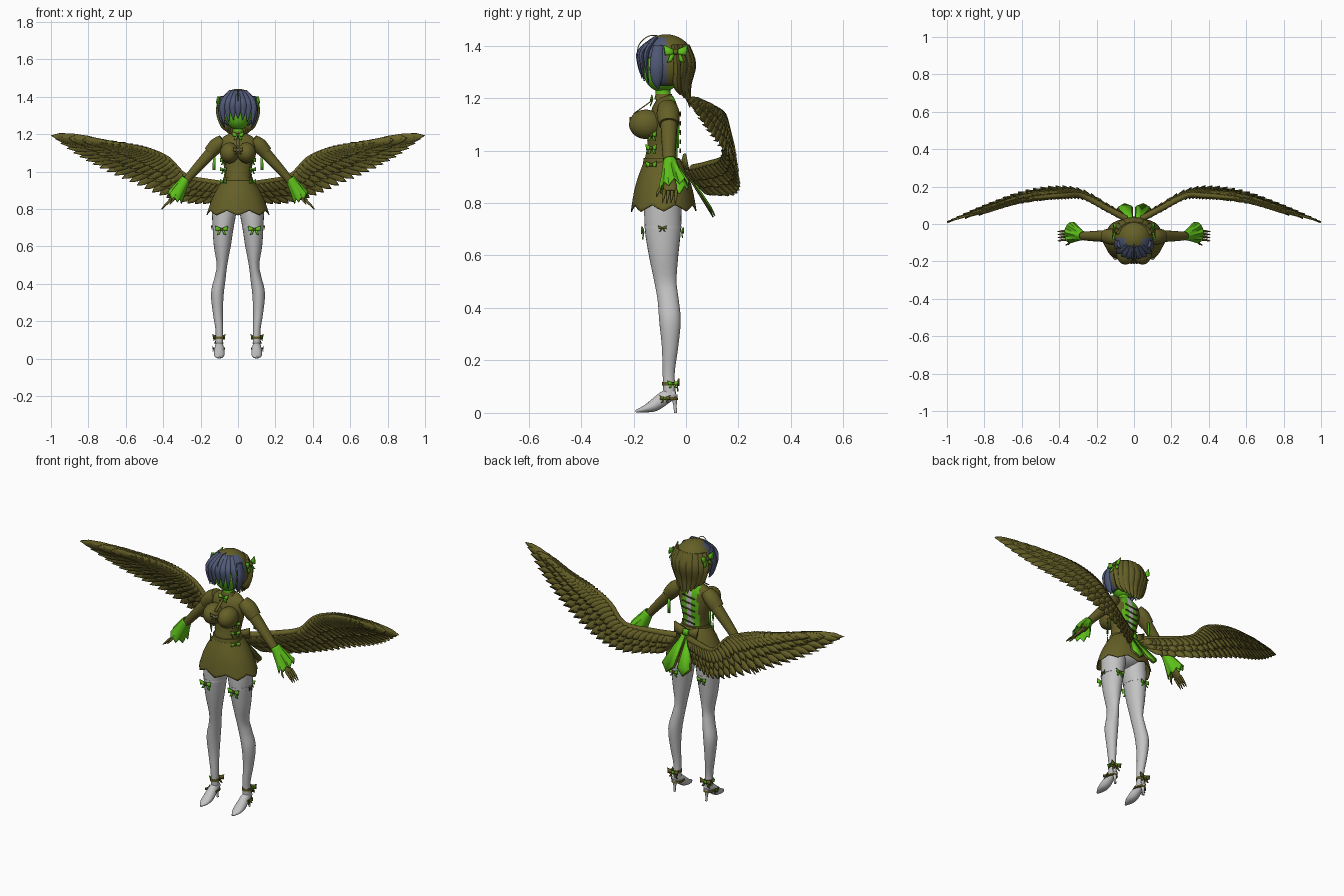
import bpy, bmesh, math
from mathutils import Vector

cube = bpy.data.objects.get("Cube")
if cube:
    bpy.data.objects.remove(cube, do_unlink=True)


def material(name, r, g, b):
    m = bpy.data.materials.new(name)
    m.use_nodes = True
    m.diffuse_color = (r, g, b, 1)
    m.node_tree.nodes["Principled BSDF"].inputs["Base Color"].default_value = (r, g, b, 1)
    return m


PALETTE = [material("olive", .13, .115, .02), material("bright_green", .11, .52, .01),
           material("pale_grey", .55, .55, .55), material("slate_blue", .08, .1, .18)]
OLIVE, GREEN, GREY, BLUE = range(len(PALETTE))


def build(name, verts, faces, color=OLIVE, rule=None, thick=0, angle=50):
    """Make an object; rule(center, normal) may pick a colour for each face."""
    bm = bmesh.new()
    bv = [bm.verts.new(v) for v in verts]
    for f in faces:
        bm.faces.new([bv[i] for i in f])
    bmesh.ops.recalc_face_normals(bm, faces=bm.faces)
    for f in bm.faces:
        f.smooth = True
        f.material_index = rule(f.calc_center_median(), f.normal) if rule else color
    mesh = bpy.data.meshes.new(name)
    bm.to_mesh(mesh)
    bm.free()
    for m in PALETTE:
        mesh.materials.append(m)
    mesh.set_sharp_from_angle(angle=math.radians(angle))
    ob = bpy.data.objects.new(name, mesh)
    bpy.context.collection.objects.link(ob)
    if thick:
        mod = ob.modifiers.new("thickness", 'SOLIDIFY')
        mod.thickness, mod.offset = thick, 0
    return ob


def smooth(rows, steps=4):
    """Catmull-Rom curve through rows of numbers."""
    out, last = [], len(rows) - 1
    for i in range(last):
        a, b, c, d = (rows[max(0, min(last, i + k))] for k in (-1, 0, 1, 2))
        for s in range(steps):
            t = s / steps
            out.append([q + t / 2 * (r - p + t * (2*p - 5*q + 4*r - e + t * (3*(q - r) + e - p)))
                        for p, q, r, e in zip(a, b, c, d)])
    return out + [list(rows[-1])]


def tube(name, rows, color=OLIVE, n=16, ref=(1, 0, 0), steps=4, caps=True, side=1, shift=None, **kw):
    """Sweep ellipses along rows of (x, y, z, radius along ref, other radius)."""
    rows = smooth(rows, steps)
    pts = [Vector((r[0] * side, r[1], r[2])) for r in rows]
    verts, faces = [], []
    for i, (p, row) in enumerate(zip(pts, rows)):
        t = (pts[min(i + 1, len(pts) - 1)] - pts[max(i - 1, 0)]).normalized()
        b = Vector(ref)
        b = (b - t * b.dot(t)).normalized()
        a = t.cross(b)
        for k in range(n):
            ang = math.tau * k / n
            v = p + b * (abs(row[3]) * math.cos(ang)) + a * (abs(row[4]) * math.sin(ang))
            verts.append(shift(v, i / (len(pts) - 1), k) if shift else v)
    for i in range(len(pts) - 1):
        for k in range(n):
            j = (k + 1) % n
            faces.append((i*n + k, i*n + j, i*n + n + j, i*n + n + k))
    if caps:
        faces += [tuple(range(n)), tuple(range(len(verts) - n, len(verts)))]
    return build(name, verts, faces, color, **kw)


def ball(name, center, radii, color=OLIVE, rule=None, keep=None, thick=0):
    """Ellipsoid, optionally with part of its surface cut away."""
    bm = bmesh.new()
    bmesh.ops.create_uvsphere(bm, u_segments=32, v_segments=20, radius=1)
    for v in bm.verts:
        v.co = Vector([c + r * q for c, r, q in zip(center, radii, v.co)])
    verts = [v.co.copy() for v in bm.verts]
    faces = [[v.index for v in f.verts] for f in bm.faces
             if keep is None or keep(f.calc_center_median())]
    bm.free()
    return build(name, verts, faces, color, rule, thick)


def bow(name, pos, facing, size, lobe=GREEN, knot=OLIVE):
    """Flat ribbon bow with two loops, two tails and a knot."""
    f = Vector(facing).normalized()
    u = Vector((0, 0, 1)).cross(f).normalized()
    w = f.cross(u)
    shapes = []
    for s in (1, -1):
        shapes.append([(0, .15, 0), (s, .55, .2), (s * .9, -.3, .2), (0, -.15, 0)])
        shapes.append([(0, 0, -.05), (s * .35, 0, -.05), (s * .75, -.9, .1), (s * .35, -.8, .1)])
    shapes.append([(-.2, .22, .2), (.2, .22, .2), (.2, -.22, .2), (-.2, -.22, .2)])
    verts = [Vector(pos) + size * (u * x + w * y + f * z) for sh in shapes for x, y, z in sh]
    ob = build(name, verts, [range(i, i + 4) for i in range(0, len(verts), 4)], lobe, thick=size * .15)
    ob.data.polygons[-1].material_index = knot


# Torso with an open, laced back
def torso_color(c, n):
    if n.y > .4 and c.z > .96:
        return GREY if abs(c.x) < .017 else GREEN if abs(c.x) < .05 else OLIVE
    return OLIVE


tube("torso", [(0, -.09, .88, .115, .07), (0, -.095, .95, .074, .064), (0, -.09, 1.01, .072, .058),
               (0, -.085, 1.08, .088, .06), (0, -.08, 1.15, .098, .052), (0, -.08, 1.185, .08, .04),
               (0, -.085, 1.205, .035, .03)], n=40, rule=torso_color)
ball("hips", (0, -.085, .85), (.125, .085, .07), GREY)
tube("neck", [(0, -.085, 1.19, .03, .03), (0, -.09, 1.26, .026, .026)], GREEN)
tube("collar", [(0, -.085, 1.195, .04, .036), (0, -.085, 1.215, .032, .031)], OLIVE)
bow("collar_bow", (0, -.128, 1.195), (0, -1, .2), .03)
build("neck_ribbon", [(-.006, -.13, 1.19), (.006, -.13, 1.19), (.008, -.2, 1.14), (-.008, -.2, 1.14)],
      [range(4)], OLIVE, thick=.004)
bow("chest_bow", (0, -.208, 1.115), (0, -1, 0), .025, OLIVE, GREY)


# Skirt with pointed panels along the hem
def hem(v, t, k):
    wave = abs(k % 8 - 4) / 4
    flare = 1 + .05 * t * (wave - .5)
    return Vector((v.x * flare, -.085 + (v.y + .085) * flare, v.z - .025 * t * t * (wave - .5)))


tube("skirt", [(0, -.092, .96, .074, .068), (0, -.088, .91, .108, .09), (0, -.086, .85, .138, .108),
               (0, -.085, .78, .162, .12)], n=64, caps=False, shift=hem, thick=.005, angle=30)
tube("waist_band", [(0, -.093, .952, .08, .071), (0, -.093, .972, .078, .068)], OLIVE, n=32)

# Head, hair shell and locks
ball("face", (0, -.09, 1.308), (.07, .074, .085), GREEN)
ball("hair_cap", (0, -.075, 1.335), (.1, .105, .105), thick=.006,
     rule=lambda c, n: BLUE if c.y < -.08 and c.z < 1.43 else OLIVE,
     keep=lambda c: c.z > (1.35 if c.y < -.115 else 1.25))
for i in range(-3, 4):
    x = i * .025
    depth = .1 * math.sqrt(1 - (x / .11) ** 2)
    tube("fringe_lock", [(x * .5, -.115, 1.43, .012, .008), (x * .95, -.075 - depth, 1.38, .018, .01),
                         (x * 1.1, -.078 - depth, 1.33, .016, .008),
                         (x, -.07 - depth, 1.285 - .01 * abs(i), .002, .002)], BLUE, n=8)
for i in range(-4, 5):
    a = i * .3
    x, y = math.sin(a), math.cos(a)
    tube("back_lock", [(x * .08, -.07 + y * .07, 1.4, .02, .014), (x * .095, -.065 + y * .088, 1.33, .03, .016),
                       (x * .075, -.055 + y * .06, 1.25, .025, .016),
                       (x * .06, -.04 + y * .055, 1.165 + .012 * abs(i), .003, .003)], n=8)
tube("loose_hair_strand", [(0, -.09, 1.435, .002, .002), (0, -.14, 1.437, .002, .002),
                           (0, -.178, 1.405, .002, .002), (0, -.188, 1.36, .001, .001)], n=6)


# Wing surface: depth bows backward along the span
DEPTH = smooth([(0, 0), (.15, .075), (.28, .14), (.42, .16), (.6, .14), (.78, .085), (1.02, .005)], 8)


def wing_point(x, z, side, out):
    y = 0
    for (p, q), (r, s) in zip(DEPTH, DEPTH[1:]):
        if p <= x <= r:
            y = q + (s - q) * (x - p) / (r - p)
    return Vector((side * x, y + .25 * (.95 + .25 * x - z) + out, z))


BONE = [(.04, .93), (.15, .945), (.28, .975), (.37, 1.065), (.46, 1.11), (.56, 1.135), (.72, 1.155)]
TIPS = [(.12, .83), (.27, .83), (.42, .875), (.58, .945), (.74, 1.02), (.88, 1.1), (.998, 1.193)]
OUTLINE = [(0, .6), (.3, .95), (.6, 1), (.85, .7), (1, .02)]


def feather_row(name, side, steps, reach, width, out):
    verts, faces = [], []
    for i, (b, tip) in enumerate(zip(smooth(BONE, steps), smooth(TIPS, steps))):
        b = Vector(b)
        d = (Vector(tip) - b) * (reach if i % 2 else reach * .94 if reach < 1 else 1)
        across = Vector((-d.y, d.x)).normalized() * width
        start = len(verts)
        for t, w in OUTLINE:
            for k in (-1, 0, 1):
                p = b + d * t + across * (k * w)
                verts.append(wing_point(p.x, p.y, side, out + .004 * (k - abs(k))))
        for r in range(len(OUTLINE) - 1):
            for k in range(2):
                q = start + r * 3 + k
                faces.append((q, q + 1, q + 4, q + 3))
    build(name, verts, faces, thick=.005, angle=25)


for side, label in ((1, "left_"), (-1, "right_")):
    # Wing
    feather_row(label + "flight_feathers", side, 4, 1, .026, 0)
    for sign in (1, -1):
        feather_row(label + "long_coverts", side, 4, .7, .023, sign * .007)
        feather_row(label + "short_coverts", side, 5, .42, .02, sign * .013)
    arm = [(*wing_point(x, z, 1, 0), .018 - .012 * x, .018 - .012 * x) for x, z in BONE]
    tube(label + "wing_bone", arm, n=10, ref=(0, 1, 0), side=side)
    # Bust, arm and sleeve
    ball(label + "bust", (side * .046, -.153, 1.1), (.05, .064, .056))
    tube(label + "arm", [(.085, -.07, 1.165, .036, .034), (.15, -.065, 1.095, .032, .031),
                         (.21, -.065, 1.03, .028, .026), (.27, -.064, .96, .023, .021),
                         (.31, -.06, .9, .018, .016)], ref=(0, 1, 0), side=side)
    tube(label + "puff_sleeve", [(.08, -.072, 1.17, .036, .03), (.115, -.068, 1.14, .044, .04),
                                 (.15, -.066, 1.1, .038, .036)], ref=(0, 1, 0), side=side)
    build(label + "sleeve_ribbon", [(side * x, -.03, z) for x, z in
                                    ((.122, 1.09), (.134, 1.09), (.136, 1.01), (.12, 1.01))],
          [range(4)], GREEN, thick=.006)
    # Flared cuff, palm and fingers
    tube(label + "cuff", [(.275, -.063, .965, .022, .022), (.305, -.055, .915, .036, .032),
                          (.335, -.045, .862, .056, .042)], GREEN, n=32, ref=(0, 1, 0), side=side,
         caps=False, thick=.004, shift=lambda v, t, k: v + Vector((0, 0, .012 * t * math.cos(k * math.pi / 2))))
    tube(label + "palm", [(.31, -.06, .9, .014, .012), (.345, -.06, .865, .026, .012),
                          (.365, -.06, .843, .022, .01)], ref=(0, 1, 0), side=side, n=12)
    for i in range(4):
        y = -.082 + .015 * i
        tube(label + "finger", [(.36, y, .848, .007, .007), (.385, y * 1.05, .825, .006, .006),
                                (.408, y * 1.1, .802 - .004 * (i % 2), .002, .002)], n=8, ref=(0, 1, 0), side=side)
    tube(label + "thumb", [(.335, -.08, .87, .008, .008), (.35, -.105, .845, .006, .006),
                           (.365, -.112, .825, .002, .002)], n=8, side=side)
    # Leg and high-heeled shoe
    tube(label + "leg", [(.07, -.09, .86, .06, .066), (.073, -.088, .8, .066, .071), (.08, -.088, .7, .056, .069),
                         (.084, -.085, .6, .045, .056), (.086, -.078, .5, .028, .042), (.096, -.068, .43, .03, .04),
                         (.11, -.061, .35, .034, .041), (.108, -.061, .25, .027, .031), (.1, -.066, .15, .02, .023),
                         (.1, -.062, .07, .021, .024)], GREY, n=24, side=side)
    tube(label + "shoe", [(.1, -.04, .075, .018, .02), (.1, -.075, .062, .024, .026), (.1, -.12, .03, .029, .024),
                          (.1, -.16, .014, .024, .013), (.1, -.192, .006, .005, .005)], GREY, side=side)
    tube(label + "heel", [(.1, -.045, .07, .016, .014), (.1, -.042, .03, .007, .007),
                          (.1, -.04, 0, .006, .006)], GREY, n=10, side=side)
    # Garter, straps and bows
    tube(label + "garter", [(.08, -.088, .702, .058, .071), (.08, -.088, .712, .058, .071)], GREY, n=24, side=side)
    tube(label + "ankle_strap", [(.1, -.064, .104, .024, .027), (.1, -.064, .118, .024, .027)], side=side)
    tube(label + "shoe_strap", [(.1, -.075, .05, .03, .045), (.1, -.075, .06, .029, .043)], side=side)
    bow(label + "thigh_front_bow", (side * .088, -.162, .692), (0, -1, 0), .034)
    bow(label + "thigh_back_bow", (side * .088, -.016, .692), (0, 1, 0), .028)
    bow(label + "thigh_side_bow", (side * .141, -.09, .705), (side, 0, 0), .016, OLIVE, GREEN)
    bow(label + "heel_bow", (side * .102, -.034, .112), (0, 1, 0), .034, OLIVE, GREEN)
    bow(label + "ankle_side_bow", (side * .127, -.05, .112), (side, 0, 0), .02)
    bow(label + "shoe_side_bow", (side * .132, -.08, .056), (side, 0, 0), .02, OLIVE, GREEN)
    # Waist bows and hair bow
    for z in (.945, 1.01, 1.06):
        bow(label + "bodice_bow", (side * .075, -.13, z), (side, -.8, 0), .026)
    bow(label + "hair_bow", (side * .1, -.04, 1.375), (side, .1, .2), .045)
    bow(label + "temple_bow", (side * .085, -.13, 1.31), (side * .6, -1, 0), .016)
    tube(label + "side_lock", [(.08, -.105, 1.4, .012, .02), (.095, -.11, 1.33, .012, .028),
                               (.085, -.112, 1.27, .01, .02), (.07, -.105, 1.235, .002, .003)], BLUE, n=8, side=side)
    # Ribbon tails behind the skirt
    for name, color, lift, grow in (("tail_panel", GREEN, 0, 0), ("tail_trim", OLIVE, -.006, .006)):
        build(label + name, [(side * x, y + lift, z) for x, y, z in
                             ((.005, -.01, .94), (.025 + grow, -.01, .94), (.085 + grow, .09, .79 - grow),
                              (.05, .11, .752 - grow), (.012 - grow, .095, .785 - grow))],
              [range(5)], color, thick=.005)

bow("back_waist_bow", (0, -.012, .945), (0, 1, .2), .075, OLIVE, GREEN)
for i in range(5):
    z = .99 + i * .035
    build("back_lace", [(x, -.022, z + h) for x, h in ((-.04, 0), (.04, .012), (.04, .018), (-.04, .006))],
          [range(4)], OLIVE, thick=.004)
